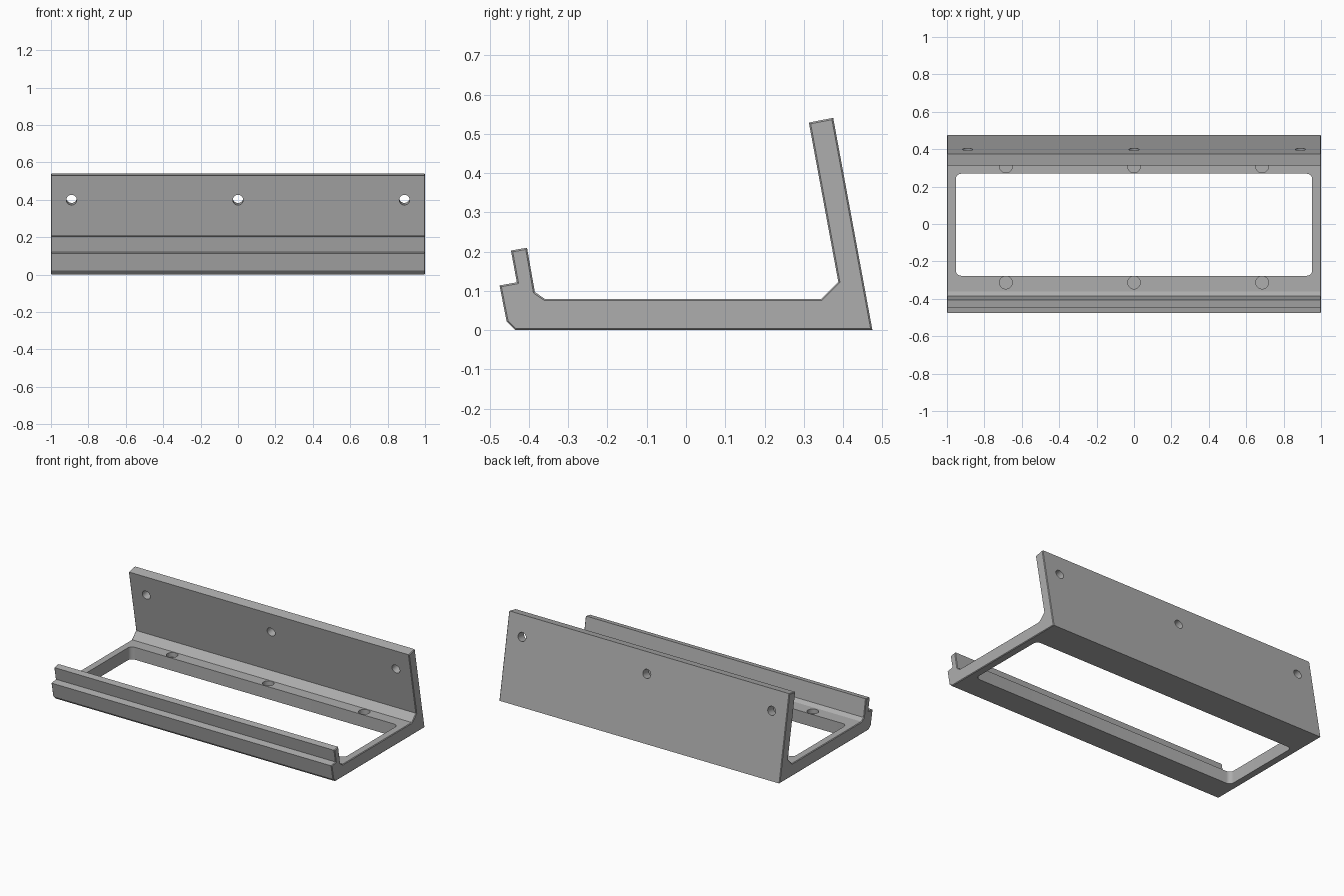
import bpy, bmesh, math
from mathutils import Matrix, Vector

if "Cube" in bpy.data.objects:
    bpy.data.objects.remove(bpy.data.objects["Cube"], do_unlink=True)

grey = bpy.data.materials.new("mid grey plastic")
COLOUR = (0.42, 0.42, 0.42, 1)
grey.diffuse_color = COLOUR
grey.use_nodes = True
grey.node_tree.nodes["Principled BSDF"].inputs["Base Color"].default_value = COLOUR


def make_object(name, bm):
    bmesh.ops.recalc_face_normals(bm, faces=bm.faces)
    mesh = bpy.data.meshes.new(name)
    bm.to_mesh(mesh)
    bm.free()
    mesh.materials.append(grey)
    ob = bpy.data.objects.new(name, mesh)
    bpy.context.collection.objects.link(ob)
    return ob


# Bracket body: side profile (y, z) extruded along x, ends lightly chamfered
profile = [(-0.435, 0), (0.475, 0), (0.375, 0.541), (0.313, 0.529),
           (0.388, 0.123), (0.345, 0.08), (-0.36, 0.08), (-0.385, 0.097),
           (-0.405, 0.21), (-0.446, 0.203), (-0.431, 0.122),
           (-0.475, 0.114), (-0.457, 0.022)]
bm = bmesh.new()
end = bm.faces.new([bm.verts.new((-1, y, z)) for y, z in profile])
extruded = bmesh.ops.extrude_face_region(bm, geom=[end], use_keep_orig=True)
bmesh.ops.translate(bm, vec=(2, 0, 0),
                    verts=[g for g in extruded["geom"] if isinstance(g, bmesh.types.BMVert)])
bmesh.ops.recalc_face_normals(bm, faces=bm.faces)
rims = [e for e in bm.edges if abs(e.verts[0].co.x - e.verts[1].co.x) < 0.01]
bmesh.ops.bevel(bm, geom=rims, offset=0.004, segments=1, affect="EDGES", profile=0.5)
bracket = make_object("bracket_body", bm)


def cut(name, bm):
    cutter = make_object(name, bm)
    cutter.hide_render = True
    cutter.hide_viewport = True
    cutter.display_type = "WIRE"
    mod = bracket.modifiers.new(name, "BOOLEAN")
    mod.object = cutter
    mod.operation = "DIFFERENCE"
    mod.solver = "EXACT"
    return cutter


def add_cylinder(bm, centre, radius, depth, tilt=0):
    matrix = Matrix.Translation(Vector(centre)) @ Matrix.Rotation(tilt, 4, "X")
    bmesh.ops.create_cone(bm, cap_ends=True, segments=32, radius1=radius,
                          radius2=radius, depth=depth, matrix=matrix)


cutters = []

# Large floor window with rounded corners
bm = bmesh.new()
bmesh.ops.create_cube(bm, size=1, matrix=Matrix.Translation((0, -0.004, 0.04))
                      @ Matrix.Diagonal((1.906, 0.546, 0.3, 1)))
uprights = [e for e in bm.edges if abs(e.verts[0].co.z - e.verts[1].co.z) > 0.1]
bmesh.ops.bevel(bm, geom=uprights, offset=0.03, segments=6, affect="EDGES", profile=0.5)
cutters.append(cut("floor_window_cutter", bm))

# Shallow round pockets along both floor rails
bm = bmesh.new()
for x in (-0.685, 0, 0.685):
    for y in (-0.313, 0.308):
        add_cylinder(bm, (x, y, 0.08), 0.034, 0.06)
cutters.append(cut("floor_pocket_cutter", bm))

# Screw holes square to the leaning back wall
lean = math.atan2(0.1, 0.541)
bm = bmesh.new()
for x in (-0.89, 0, 0.89):
    add_cylinder(bm, (x, 0.368, 0.405), 0.028, 0.2, math.pi / 2 + lean)
cutters.append(cut("screw_hole_cutter", bm))

# Apply the cuts and tidy the shading
bpy.ops.object.select_all(action="DESELECT")
bracket.select_set(True)
bpy.context.view_layer.objects.active = bracket
for mod in list(bracket.modifiers):
    bpy.ops.object.modifier_apply(modifier=mod.name)
for cutter in cutters:
    bpy.data.objects.remove(cutter, do_unlink=True)
bpy.ops.object.shade_smooth_by_angle(angle=math.radians(20))
